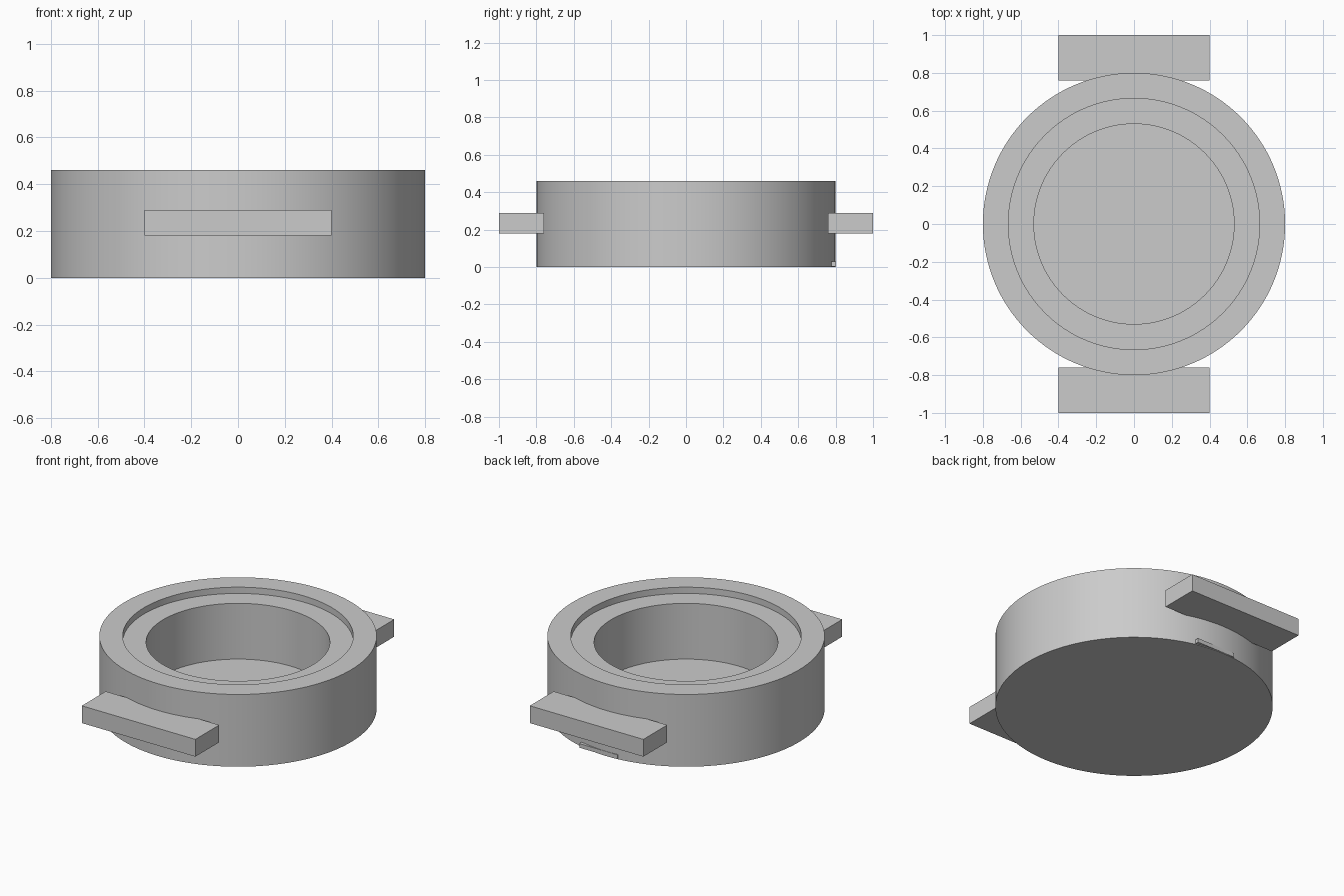
import bpy, bmesh, math
from mathutils import Matrix

cube = bpy.data.objects.get("Cube")
if cube:
    bpy.data.objects.remove(cube, do_unlink=True)

grey = bpy.data.materials.new("light_grey")
grey.use_nodes = True
colour = (0.6, 0.6, 0.6, 1)
grey.diffuse_color = colour
grey.node_tree.nodes["Principled BSDF"].inputs["Base Color"].default_value = colour


def add_object(name, bm):
    mesh = bpy.data.meshes.new(name)
    bmesh.ops.recalc_face_normals(bm, faces=bm.faces)
    bm.to_mesh(mesh)
    bm.free()
    mesh.materials.append(grey)
    obj = bpy.data.objects.new(name, mesh)
    bpy.context.collection.objects.link(obj)
    return obj


def box(name, x, y, z):
    """Box from (low, high) ranges on each axis."""
    bm = bmesh.new()
    bmesh.ops.create_cube(bm, size=1)
    spans = (x, y, z)
    bmesh.ops.scale(bm, vec=[b - a for a, b in spans], verts=bm.verts)
    bmesh.ops.translate(bm, vec=[(a + b) / 2 for a, b in spans], verts=bm.verts)
    return add_object(name, bm)


# Round case: outer wall, rim, stepped ledge, bore and closed floor
profile = [(0, 0), (0.8, 0), (0.8, 0.46), (0.665, 0.46),
           (0.665, 0.42), (0.53, 0.42), (0.53, 0.065), (0, 0.065)]
bm = bmesh.new()
verts = [bm.verts.new((r, 0, z)) for r, z in profile]
edges = [bm.edges.new(pair) for pair in zip(verts, verts[1:])]
bmesh.ops.spin(bm, geom=verts + edges, cent=(0, 0, 0), axis=(0, 0, 1),
               angle=math.tau, steps=128, use_duplicate=False)
bmesh.ops.remove_doubles(bm, verts=bm.verts, dist=0.0001)
case = add_object("round_case", bm)
bpy.ops.object.select_all(action="DESELECT")
case.select_set(True)
bpy.context.view_layer.objects.active = case
bpy.ops.object.shade_smooth_by_angle(angle=math.radians(30))

# Strap lugs front and back
for name, side in (("front_lug", -1), ("back_lug", 1)):
    box(name, (-0.4, 0.4), sorted((side * 0.76, side)), (0.18, 0.29))

# Small catch at the foot of the back wall
box("back_catch", (-0.08, 0.19), (0.76, 0.802), (0.004, 0.03))
